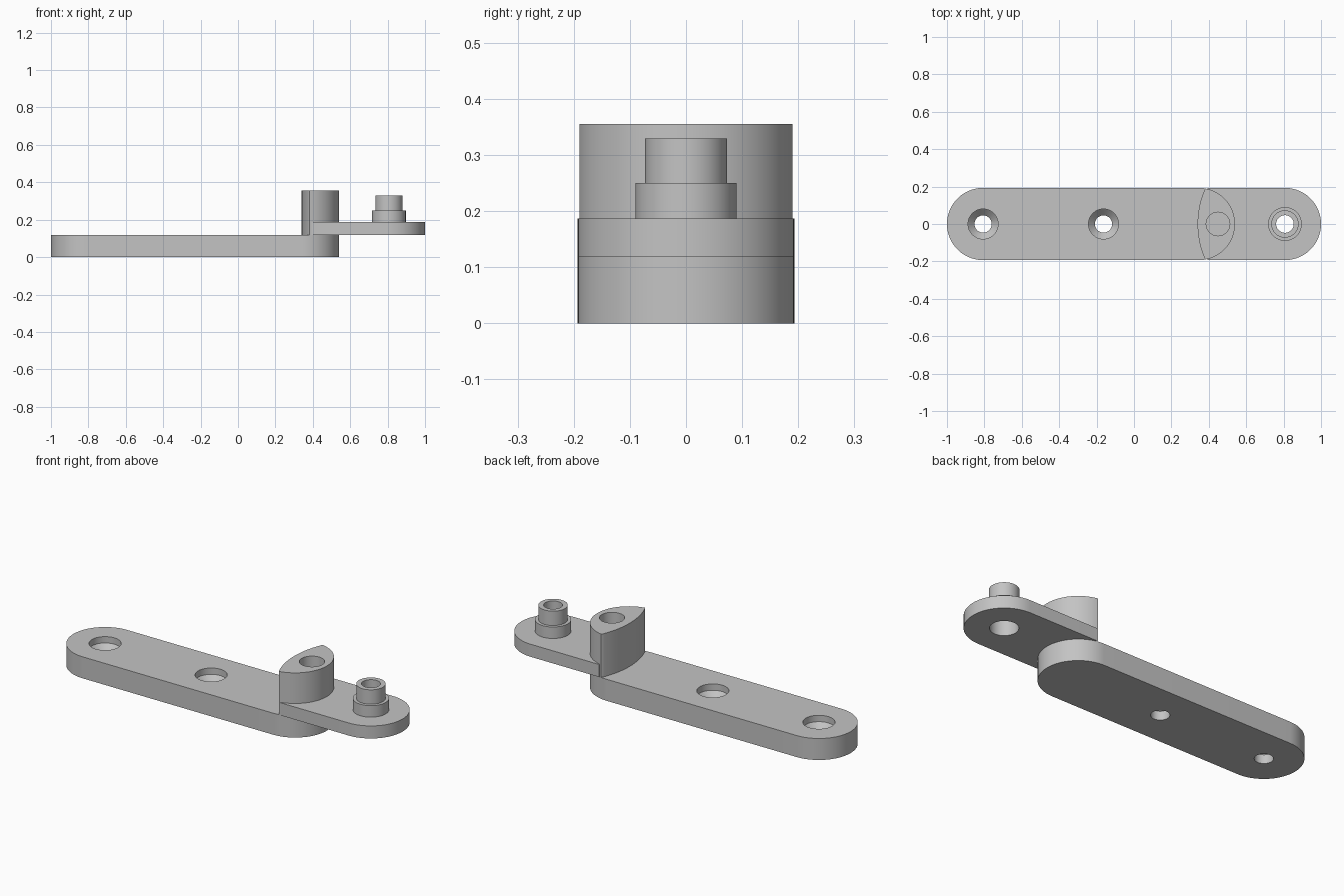
import bpy, bmesh
from math import sin, cos, pi, asin, acos

cube = bpy.data.objects.get("Cube")
if cube:
    bpy.data.objects.remove(cube, do_unlink=True)

grey = bpy.data.materials.new("plain grey")
grey.use_nodes = True
colour = (0.55, 0.55, 0.55, 1)
grey.diffuse_color = colour
grey.node_tree.nodes["Principled BSDF"].inputs["Base Color"].default_value = colour

R = 0.193              # rounded end radius
BAR_TOP = 0.118
ARM_TOP = 0.187
BAR_END, PIVOT = 0.347, 0.807


def finish(name, bm):
    bmesh.ops.recalc_face_normals(bm, faces=bm.faces)
    mesh = bpy.data.meshes.new(name)
    bm.to_mesh(mesh)
    bm.free()
    mesh.materials.append(grey)
    obj = bpy.data.objects.new(name, mesh)
    bpy.context.collection.objects.link(obj)
    return obj


def arc(cx, radius, start, end, n=48):
    return [(cx + radius * cos(start + (end - start) * i / n),
             radius * sin(start + (end - start) * i / n)) for i in range(n + 1)]


def extrude(name, outline, z0, z1):
    bm = bmesh.new()
    face = bm.faces.new([bm.verts.new((x, y, z0)) for x, y in outline])
    top = bmesh.ops.extrude_face_region(bm, geom=[face])["geom"]
    bmesh.ops.translate(bm, vec=(0, 0, z1 - z0),
                        verts=[v for v in top if isinstance(v, bmesh.types.BMVert)])
    return finish(name, bm)


def lathe(name, cx, profile, n=64):
    """Closed solid of revolution from (radius, height) pairs."""
    bm = bmesh.new()
    rings = [[bm.verts.new((cx + r * cos(2 * pi * i / n), r * sin(2 * pi * i / n), z))
              for i in range(n)] for r, z in profile]
    for a, b in zip(rings, rings[1:]):
        for i in range(n):
            j = (i + 1) % n
            bm.faces.new((a[i], a[j], b[j], b[i]))
    bm.faces.new(rings[0])
    bm.faces.new(rings[-1])
    return finish(name, bm)


def combine(obj, other, operation):
    mod = obj.modifiers.new(operation.lower(), 'BOOLEAN')
    mod.object, mod.operation, mod.solver = other, operation, 'EXACT'
    bpy.context.view_layer.objects.active = obj
    bpy.ops.object.modifier_apply(modifier=mod.name)
    bpy.data.objects.remove(other, do_unlink=True)


# Long bar with two countersunk screw holes
bar = extrude("base_bar", arc(-PIVOT, R, pi / 2, 3 * pi / 2)
              + arc(BAR_END, R, -pi / 2, pi / 2), 0, BAR_TOP)
for x in (-PIVOT, -0.163):
    combine(bar, lathe("screw_hole", x, [(0.046, -0.05), (0.046, 0.048), (0.08, 0.083),
                                         (0.08, BAR_TOP + 0.05)]), 'DIFFERENCE')

# Raised stop block: bar end meets an arc swept about the arm post
tip_x = 0.383
swing = PIVOT - 0.34
a = acos((tip_x - BAR_END) / R)
tip_y = R * sin(a)
b = asin(tip_y / swing)
block = extrude("stop_block", arc(BAR_END, R, -a, a)
                + arc(PIVOT, swing, pi - b, pi + b)[1:-1], BAR_TOP, 0.355)
combine(block, lathe("blind_hole", 0.449, [(0.063, 0.13), (0.063, 0.4)]), 'DIFFERENCE')

# Thin arm with stepped hollow post
arm = extrude("arm", [(0.393, R), (0.393, -R)] + arc(PIVOT, R, -pi / 2, pi / 2),
              BAR_TOP, ARM_TOP)
# Keep the block's hole clear of the arm
combine(arm, lathe("block_clearance", BAR_END, [(R - 0.002, 0), (R - 0.002, 0.3)]),
        'DIFFERENCE')
combine(arm, lathe("post", PIVOT, [(0.09, 0.15), (0.09, 0.25), (0.073, 0.25),
                                   (0.073, 0.329)]), 'UNION')
combine(arm, lathe("post_bore", PIVOT, [(0.07, 0.05), (0.07, 0.215), (0.047, 0.215),
                                        (0.047, 0.4)]), 'DIFFERENCE')

# Smooth the round walls, keep the edges crisp
for obj in (bar, block, arm):
    bpy.ops.object.select_all(action='DESELECT')
    obj.select_set(True)
    bpy.context.view_layer.objects.active = obj
    bpy.ops.object.shade_smooth_by_angle(angle=0.5)
